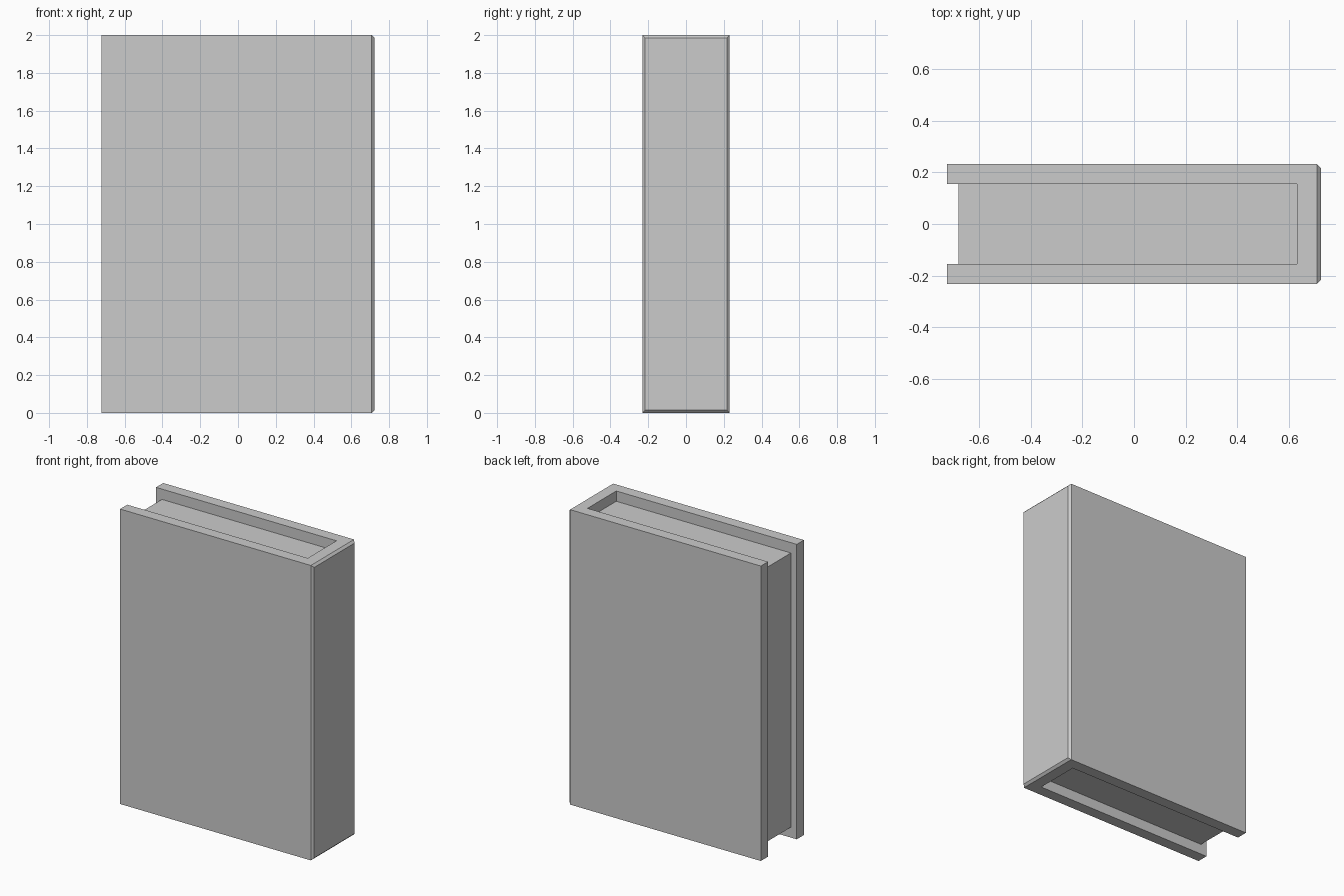
import bpy, bmesh

if "Cube" in bpy.data.objects:
    bpy.data.objects.remove(bpy.data.objects["Cube"])

X, Y, H = 0.723, 0.231, 2.0      # half length, half thickness, height
IN_Y, IN_X = 0.154, 0.631        # inside of the boards and the spine
CHAMFER = 0.015


def prism(name, profile, z0, z1, chamfer_spine=False):
    bm = bmesh.new()
    base = bm.faces.new([bm.verts.new((x, y, z0)) for x, y in profile])
    top = bmesh.ops.extrude_face_region(bm, geom=[base])["geom"]
    verts = [g for g in top if isinstance(g, bmesh.types.BMVert)]
    bmesh.ops.translate(bm, verts=verts, vec=(0, 0, z1 - z0))
    bmesh.ops.recalc_face_normals(bm, faces=bm.faces[:])
    if chamfer_spine:
        edges = [e for e in bm.edges if all(v.co.x > X - 1e-4 for v in e.verts)]
        bmesh.ops.bevel(bm, geom=edges, offset=CHAMFER, segments=1,
                        profile=0.5, affect='EDGES')
    mesh = bpy.data.meshes.new(name)
    bm.to_mesh(mesh)
    bm.free()
    obj = bpy.data.objects.new(name, mesh)
    bpy.context.collection.objects.link(obj)
    return obj


# Cover: C-shaped section with a chamfered spine face
prism("book_cover", [(-X, -Y), (X, -Y), (X, Y), (-X, Y),
                     (-X, IN_Y), (IN_X, IN_Y), (IN_X, -IN_Y), (-X, -IN_Y)],
      0, H, chamfer_spine=True)

# Page block, recessed at the top, bottom and fore edge
prism("page_block", [(-0.679, -IN_Y), (IN_X, -IN_Y),
                     (IN_X, IN_Y), (-0.679, IN_Y)], 0.07, H - 0.07)
